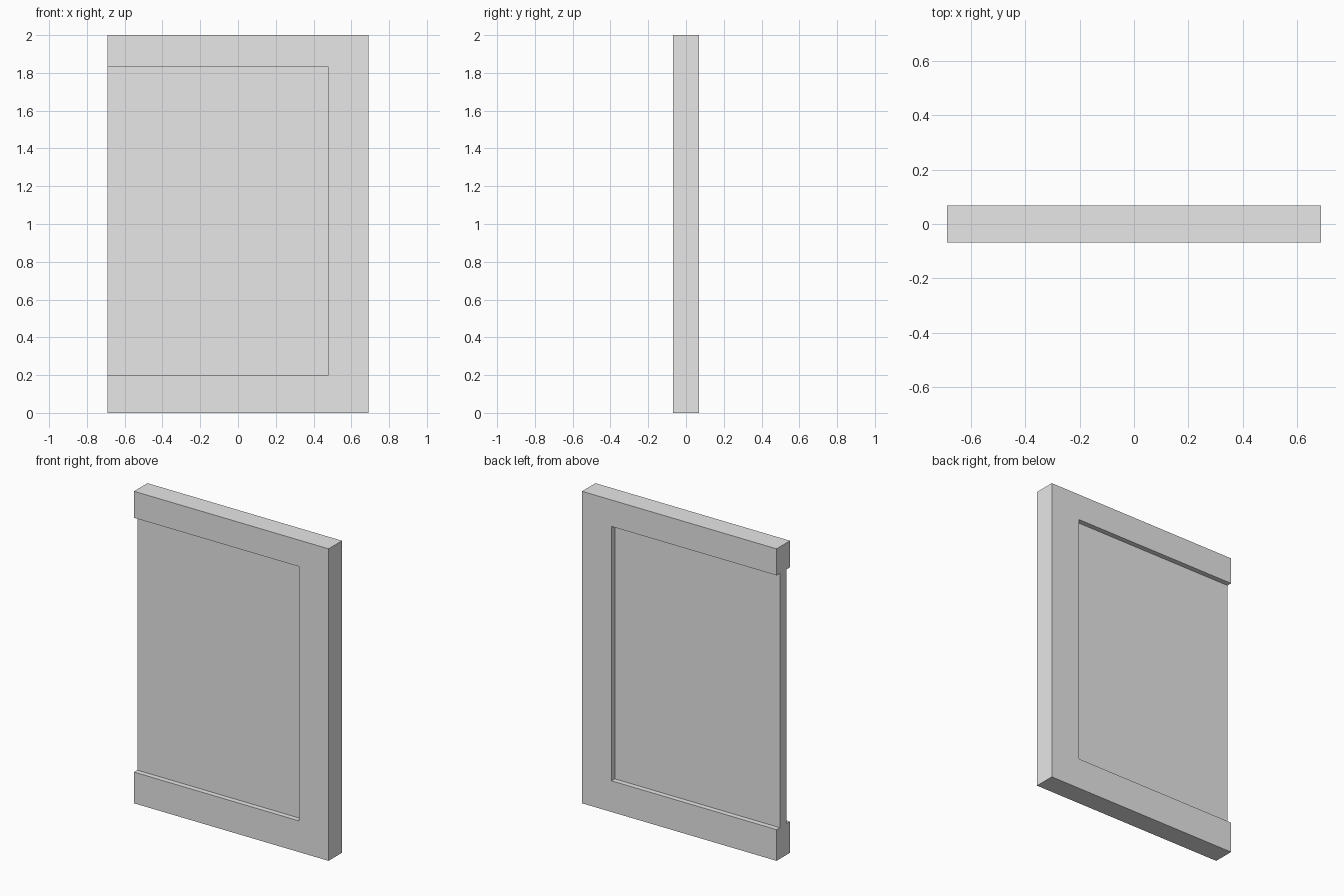
import bpy
import bmesh

if "Cube" in bpy.data.objects:
    bpy.data.objects.remove(bpy.data.objects["Cube"])

HALF_W, HALF_D, HEIGHT = 0.69, 0.068, 2.0
STILE_X = 0.48               # inner edge of the single stile
LOW, HIGH = 0.20, 1.83       # inner edges of the rails
PANEL_D = 0.035              # half thickness of the recessed panel

grey = bpy.data.materials.new("light_grey")
grey.use_nodes = True
grey.diffuse_color = (0.8, 0.8, 0.8, 1)
grey.node_tree.nodes["Principled BSDF"].inputs["Base Color"].default_value = (0.8, 0.8, 0.8, 1)


def extruded(name, profile, half_depth):
    """Solid made from an x-z outline, extruded through y."""
    bm = bmesh.new()
    face = bm.faces.new([bm.verts.new((x, -half_depth, z)) for x, z in profile])
    new = bmesh.ops.extrude_face_region(bm, geom=[face])["geom"]
    verts = [g for g in new if isinstance(g, bmesh.types.BMVert)]
    bmesh.ops.translate(bm, verts=verts, vec=(0, 2 * half_depth, 0))
    bmesh.ops.recalc_face_normals(bm, faces=bm.faces)
    mesh = bpy.data.meshes.new(name)
    bm.to_mesh(mesh)
    bm.free()
    mesh.materials.append(grey)
    obj = bpy.data.objects.new(name, mesh)
    bpy.context.collection.objects.link(obj)
    return obj


# C-shaped frame, open on the -x side
extruded("frame", [
    (-HALF_W, 0), (HALF_W, 0), (HALF_W, HEIGHT), (-HALF_W, HEIGHT),
    (-HALF_W, HIGH), (STILE_X, HIGH), (STILE_X, LOW), (-HALF_W, LOW),
], HALF_D)

# Thin panel recessed on both sides
extruded("panel", [
    (-HALF_W, LOW), (STILE_X, LOW), (STILE_X, HIGH), (-HALF_W, HIGH),
], PANEL_D)
